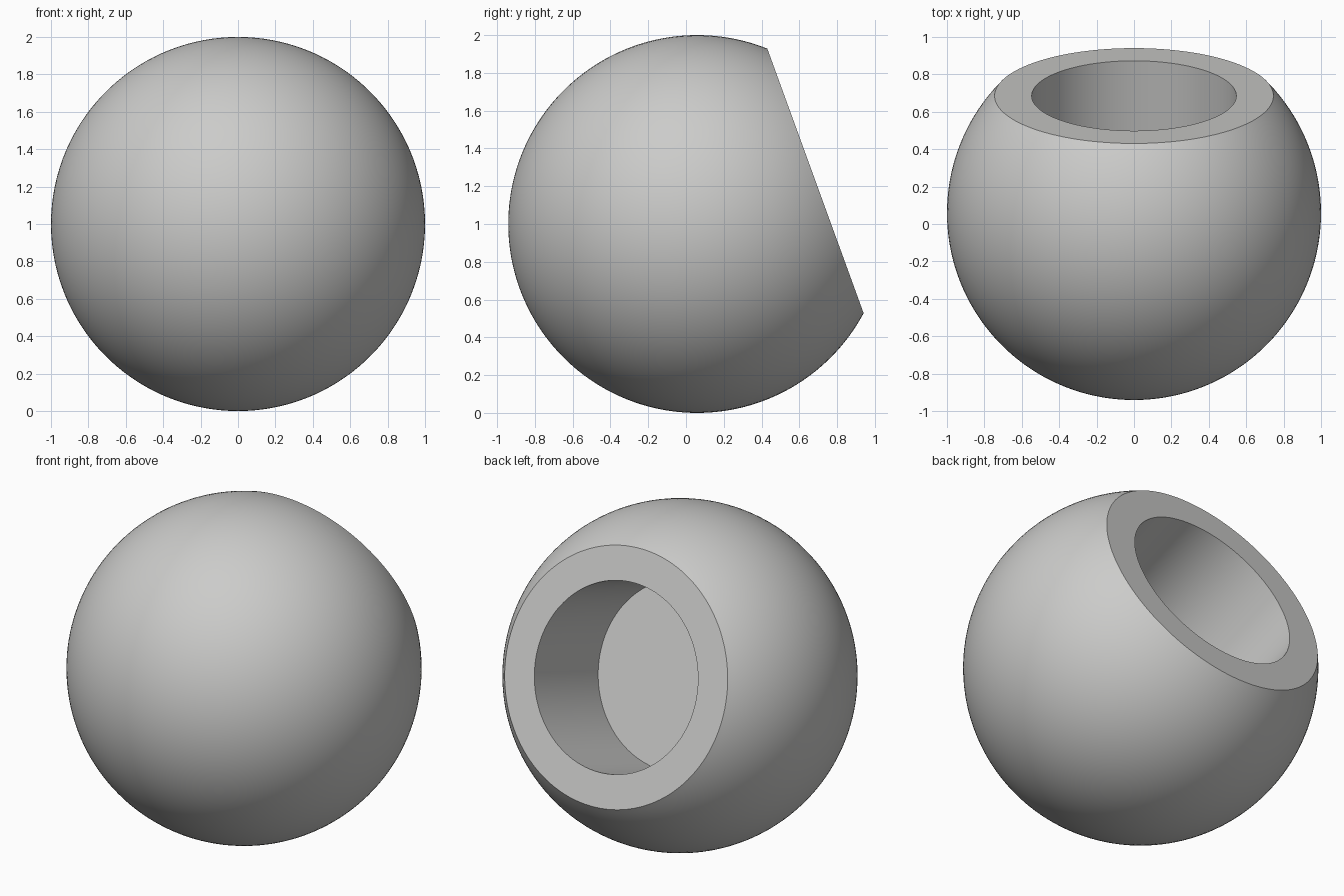
import bpy, bmesh, math
from mathutils import Matrix, Vector

if "Cube" in bpy.data.objects:
    bpy.data.objects.remove(bpy.data.objects["Cube"])

RADIUS = 1.0
CUT = 2 / 3            # distance from ball centre to the flat face
BORE = 0.547           # radius of the blind hole, its floor at the ball centre
TILT = math.radians(-70)
CENTRE = Vector((0, 0.059, 1.0))
ARC_STEPS, SEGMENTS = 72, 128

# half profile: pole of the ball up to the flat face, then rim, bore wall, floor
end = math.pi - math.acos(CUT / RADIUS)
profile = []
for i in range(ARC_STEPS + 1):
    a = end * i / ARC_STEPS
    profile.append((RADIUS * math.sin(a), -RADIUS * math.cos(a)))
profile += [(BORE, CUT), (BORE, 0), (0, 0)]

# revolve the profile about its axis
bm = bmesh.new()
verts = [bm.verts.new((r, 0, z)) for r, z in profile]
edges = [bm.edges.new(pair) for pair in zip(verts, verts[1:])]
bmesh.ops.spin(bm, geom=verts + edges, cent=(0, 0, 0), axis=(0, 0, 1),
               angle=2 * math.pi, steps=SEGMENTS)
bmesh.ops.remove_doubles(bm, verts=bm.verts[:], dist=1e-4)
bmesh.ops.recalc_face_normals(bm, faces=bm.faces[:])

# tilt the opening to the back and slightly up
bm.transform(Matrix.Translation(CENTRE) @ Matrix.Rotation(TILT, 4, 'X'))
mesh = bpy.data.meshes.new("bored_ball")
bm.to_mesh(mesh)
bm.free()

grey = bpy.data.materials.new("light_grey")
grey.diffuse_color = (0.6, 0.6, 0.59, 1)
grey.use_nodes = True
grey.node_tree.nodes["Principled BSDF"].inputs["Base Color"].default_value = grey.diffuse_color
mesh.materials.append(grey)

ball = bpy.data.objects.new("bored_ball", mesh)
bpy.context.collection.objects.link(ball)
bpy.context.view_layer.objects.active = ball
ball.select_set(True)
bpy.ops.object.shade_smooth_by_angle(angle=math.radians(30))
